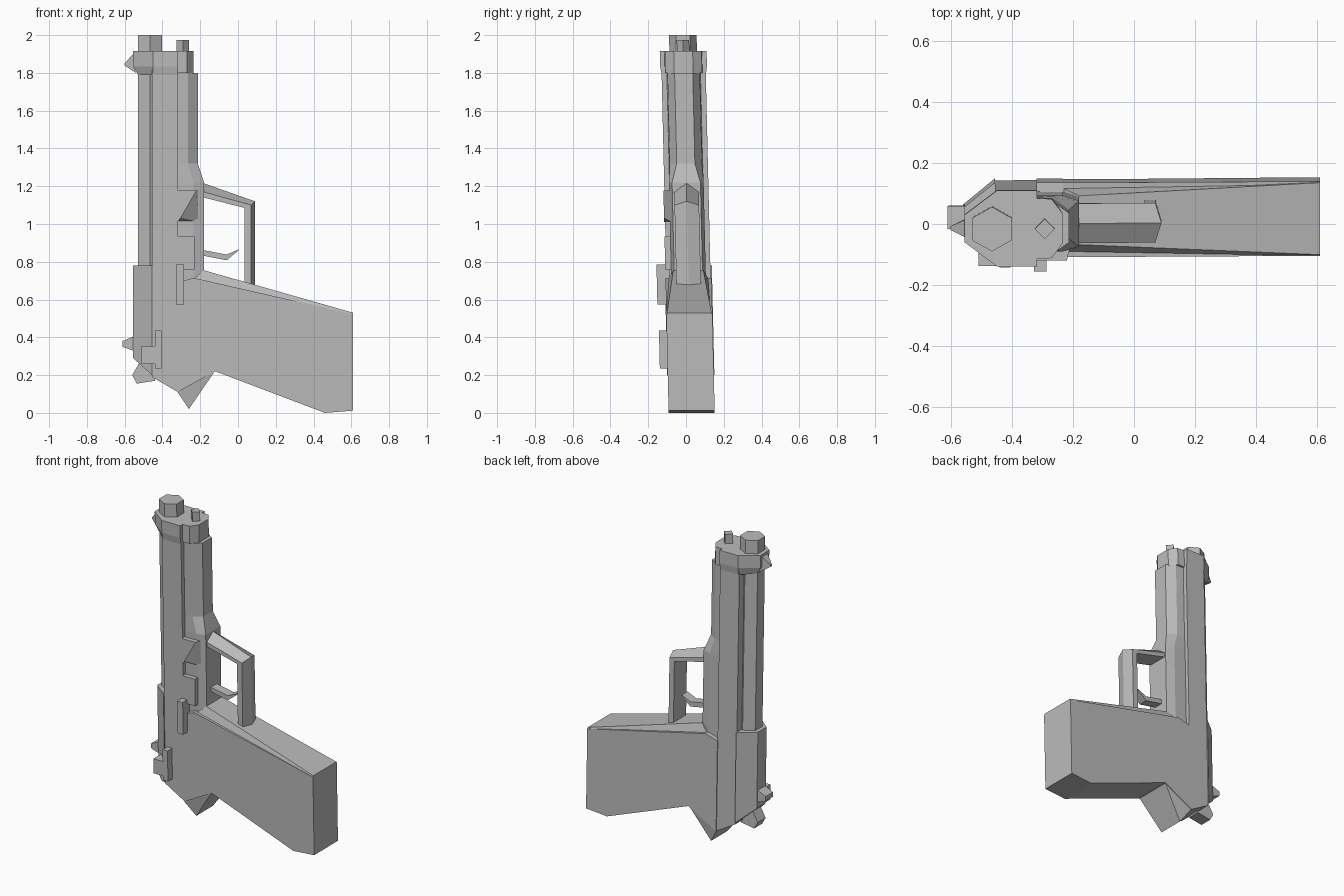
import bpy, bmesh

cube = bpy.data.objects.get("Cube")
if cube:
    bpy.data.objects.remove(cube, do_unlink=True)

grey = bpy.data.materials.new("plain grey")
grey.use_nodes = True
COL = (0.5, 0.5, 0.5, 1.0)
grey.diffuse_color = COL
grey.node_tree.nodes["Principled BSDF"].inputs["Base Color"].default_value = COL


def lean(z):
    """Sideways offset of the slightly tilted centre plane."""
    return 0.03 - 0.0235 * z


def loft(name, rings):
    """Skin a list of equal-length point rings and cap both ends."""
    bm = bmesh.new()
    vs = [[bm.verts.new((x, y + lean(z), z)) for x, y, z in r] for r in rings]
    n = len(vs[0])
    for a, b in zip(vs, vs[1:]):
        for i in range(n):
            j = (i + 1) % n
            bm.faces.new((a[i], a[j], b[j], b[i]))
    bm.faces.new(vs[0][::-1])
    bm.faces.new(vs[-1])
    bmesh.ops.recalc_face_normals(bm, faces=bm.faces)
    me = bpy.data.meshes.new(name)
    bm.to_mesh(me)
    bm.free()
    me.materials.append(grey)
    ob = bpy.data.objects.new(name, me)
    bpy.context.collection.objects.link(ob)
    return ob


def side(name, pts):
    """Side profile of (x, z, half width), mirrored across the centre plane."""
    return loft(name, [[(x, s * h, z) for x, z, h in pts] for s in (-1, 1)])


def plate(name, pts, y0, y1):
    """Side profile of (x, z) between two depths."""
    return loft(name, [[(x, y, z) for x, z in pts] for y in (y0, y1)])


def rect(x0, x1, z0, z1):
    return [(x0, z0), (x1, z0), (x1, z1), (x0, z1)]


def upright(name, sections):
    """Stack of (z, [(x, half width)...]) mirrored cross-sections."""
    rings = []
    for z, pts in sections:
        ring = [(x, -h, z) for x, h in pts]
        ring += [(x, h, z) for x, h in reversed(pts) if h > 0]
        rings.append(ring)
    return loft(name, rings)


# Slide, barrel and muzzle
side("slide", [(x, z, 0.117) for x, z in
               [(-0.455, 0.19), (-0.455, 1.82), (-0.318, 1.82), (-0.318, 0.11)]])
side("slide_rear", [(-0.455, 0.20, 0.125), (-0.455, 0.78, 0.125),
                    (-0.555, 0.78, 0.045), (-0.555, 0.29, 0.045)])
hexagon = [(-0.53, 0.037), (-0.465, 0.073), (-0.402, 0.037)]
upright("barrel", [(0.75, hexagon), (2.0, hexagon)])
upright("muzzle_block", [
    (1.79, [(-0.53, 0.04), (-0.45, 0.117), (-0.318, 0.117)]),
    (1.835, [(-0.555, 0.045), (-0.45, 0.124), (-0.318, 0.124)]),
    (1.915, [(-0.555, 0.045), (-0.45, 0.124), (-0.318, 0.124)])])
diamond = [(-0.325, 0.0), (-0.292, 0.033), (-0.26, 0.0)]
upright("guide_rod", [(1.85, diamond), (1.975, diamond)])

# Sights and hammer
side("front_sight", [(-0.54, 1.915, 0.035), (-0.602, 1.85, 0.006),
                     (-0.602, 1.84, 0.006), (-0.54, 1.80, 0.035)])
side("rear_sight", [(-0.53, 0.32, 0.038), (-0.612, 0.35, 0.038),
                    (-0.612, 0.38, 0.038), (-0.53, 0.415, 0.038)])
side("hammer", [(x, z, 0.04) for x, z in
                [(-0.52, 0.27), (-0.56, 0.2), (-0.535, 0.155),
                 (-0.44, 0.17), (-0.42, 0.24)]])

# Frame, narrow ahead of the trigger guard
lower = [(-0.33, 0.092), (-0.235, 0.092), (-0.18, 0.075)]
upper = [(-0.33, 0.09), (-0.265, 0.085), (-0.213, 0.048)]
upright("frame", [(0.55, lower), (1.22, lower), (1.32, upper), (1.8, upper)])
nose = [(-0.33, 0.1), (-0.27, 0.097), (-0.235, 0.05)]
upright("frame_nose", [(1.8, nose), (1.915, nose)])

# Grip, front strap and tail
side("grip", [(x, z, 0.122) for x, z in
              [(-0.32, 0.11), (-0.32, 0.69), (-0.235, 0.715), (0.61, 0.522),
               (0.61, 0.012), (0.46, 0.0), (-0.12, 0.22)]])
loft("grip_front_strap", [
    [(-0.27, -0.122, 0.68), (-0.18, -0.08, 0.755),
     (-0.18, 0.08, 0.755), (-0.27, 0.122, 0.68)],
    [(0.61, -0.122, 0.50), (0.61, -0.118, 0.53),
     (0.61, 0.118, 0.53), (0.61, 0.122, 0.50)]])
side("grip_tail", [(-0.32, 0.11, 0.12), (-0.32, 0.23, 0.12),
                   (-0.12, 0.225, 0.12), (-0.26, 0.02, 0.085)])

# Trigger guard with a ridge along its outside
guard = []
for ridge, shoulder, inner in [
        ((-0.2, 1.222), (-0.2, 1.175), (-0.2, 1.145)),
        ((0.09, 1.12), (0.07, 1.10), (0.035, 1.085)),
        ((0.09, 0.66), (0.07, 0.655), (0.035, 0.66))]:
    guard.append([(ridge[0], 0, ridge[1]),
                  (shoulder[0], 0.065, shoulder[1]), (inner[0], 0.065, inner[1]),
                  (inner[0], -0.065, inner[1]), (shoulder[0], -0.065, shoulder[1])])
loft("trigger_guard", guard)

# Trigger
trigger = []
for x, low, high in [(-0.2, 0.835, 0.865), (-0.06, 0.808, 0.838), (0.003, 0.86, 0.866)]:
    trigger.append([(x, -0.03, low), (x, 0.03, low), (x, 0.03, high), (x, -0.03, high)])
loft("trigger", trigger)

# Controls on the right side
plate("slide_stop", rect(-0.327, -0.287, 0.575, 0.785), -0.168, -0.1)
plate("safety_plate", rect(-0.44, -0.405, 0.235, 0.435), -0.163, -0.1)
plate("safety_lever", rect(-0.51, -0.425, 0.26, 0.355), -0.16, -0.06)
plate("frame_boss", rect(-0.32, -0.23, 0.76, 0.935), -0.122, -0.08)
loft("takedown_lever", [
    [(-0.32, -0.08, 1.01), (-0.21, -0.08, 1.01), (-0.21, -0.08, 1.178), (-0.32, -0.08, 1.178)],
    [(-0.32, -0.122, 1.01), (-0.305, -0.122, 1.03), (-0.22, -0.122, 1.178), (-0.32, -0.122, 1.178)]])
